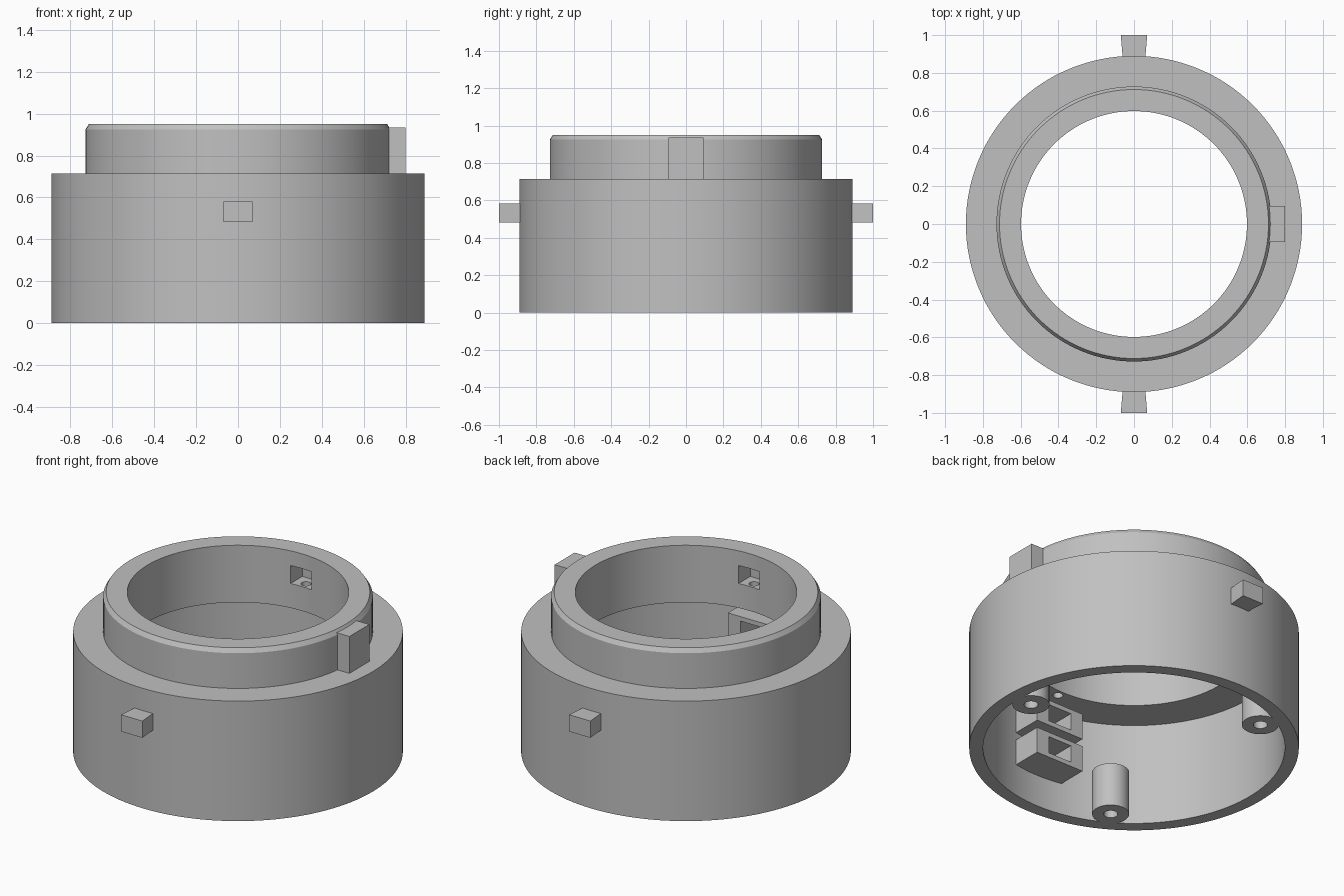
import bpy, bmesh
from math import radians
from mathutils import Matrix, Vector

if "Cube" in bpy.data.objects:
    bpy.data.objects.remove(bpy.data.objects["Cube"], do_unlink=True)

grey = bpy.data.materials.new("plain grey")
grey.use_nodes = True
grey.diffuse_color = (0.53, 0.53, 0.53, 1)
grey.node_tree.nodes["Principled BSDF"].inputs["Base Color"].default_value = grey.diffuse_color


def finish(name, bm):
    """Turn a bmesh into a named, coloured object."""
    bmesh.ops.remove_doubles(bm, verts=bm.verts, dist=1e-5)
    bmesh.ops.recalc_face_normals(bm, faces=bm.faces)
    mesh = bpy.data.meshes.new(name)
    bm.to_mesh(mesh)
    bm.free()
    mesh.materials.append(grey)
    obj = bpy.data.objects.new(name, mesh)
    bpy.context.collection.objects.link(obj)
    return obj


def lathe(name, profile, steps, closed=True):
    """Spin an (r, z) profile around the z axis."""
    bm = bmesh.new()
    verts = [bm.verts.new((r, 0, z)) for r, z in profile]
    edges = [bm.edges.new(p) for p in zip(verts, verts[1:])]
    if closed:
        edges.append(bm.edges.new((verts[-1], verts[0])))
    bmesh.ops.spin(bm, geom=verts + edges, cent=(0, 0, 0), axis=(0, 0, 1),
                   angle=radians(360), steps=steps)
    return finish(name, bm)


def radial_block(name, angle, r0, r1, half0, half1, z0, z1):
    """Block pointing outward at an angle, with its own inner and outer half widths."""
    bm = bmesh.new()
    corners = [(r0, -half0), (r1, -half1), (r1, half1), (r0, half0)]
    base = bm.faces.new([bm.verts.new((r, t, z0)) for r, t in corners])
    top = bmesh.ops.extrude_face_region(bm, geom=[base])["geom"]
    bmesh.ops.translate(bm, vec=(0, 0, z1 - z0),
                        verts=[g for g in top if isinstance(g, bmesh.types.BMVert)])
    bm.transform(Matrix.Rotation(radians(angle), 4, 'Z'))
    return finish(name, bm)


def cut(target, cutter):
    """Subtract a cutter and discard it."""
    cutter.hide_render = True
    mod = target.modifiers.new("cut", 'BOOLEAN')
    mod.operation, mod.solver, mod.object = 'DIFFERENCE', 'EXACT', cutter
    bpy.context.view_layer.objects.active = target
    bpy.ops.object.modifier_apply(modifier=mod.name)
    bpy.data.objects.remove(cutter, do_unlink=True)


def smooth(obj):
    bpy.ops.object.select_all(action='DESELECT')
    obj.select_set(True)
    bpy.context.view_layer.objects.active = obj
    bpy.ops.object.shade_smooth_by_angle(angle=radians(30))


# Stepped hollow body with a chamfered collar
body = lathe("stepped_body", [(0.815, 0), (0.89, 0), (0.89, 0.715), (0.728, 0.715),
                              (0.728, 0.925), (0.712, 0.95), (0.598, 0.95),
                              (0.598, 0.61), (0.815, 0.61)], 128)

# Front and back: notch in the bore, screw hole through its floor, outer lug
for side, angle in (("front", -90), ("back", 90)):
    cut(body, radial_block("notch_cutter", angle, 0.55, 0.705, 0.07, 0.07, 0.755, 0.862))
    hole = lathe("hole_cutter", [(0, 0.55), (0.027, 0.55), (0.027, 0.8), (0, 0.8)], 24, False)
    hole.data.transform(Matrix.Rotation(radians(angle), 4, 'Z') @ Matrix.Translation((0.64, 0, 0)))
    cut(body, hole)
    radial_block(side + "_lug", angle, 0.86, 1.0, 0.058, 0.07, 0.482, 0.582)
smooth(body)

# Key tab on the collar
radial_block("key_tab", 0, 0.69, 0.80, 0.094, 0.094, 0.70, 0.935)

# Three screw posts against the inner wall
for i in range(3):
    post = lathe(f"screw_post_{i + 1}", [(0, 0.22), (0.038, 0.22), (0.038, 0),
                                         (0.1, 0), (0.1, 0.26), (0, 0.26)], 32, False)
    post.data.transform(Matrix.Translation(Matrix.Rotation(radians(120 * i), 3, 'Z')
                                           @ Vector((0.726, 0, 0))))
    smooth(post)

# Two slotted brackets stacked on the inner front wall
for name, z in (("lower_bracket", 0.19), ("upper_bracket", 0.39)):
    bracket = radial_block(name, -90, 0.623, 0.84, 0.16, 0.16, z, z + 0.155)
    cut(bracket, radial_block("slot_cutter", -90, 0.55, 0.79, 0.078, 0.078, z + 0.027, z + 0.128))
